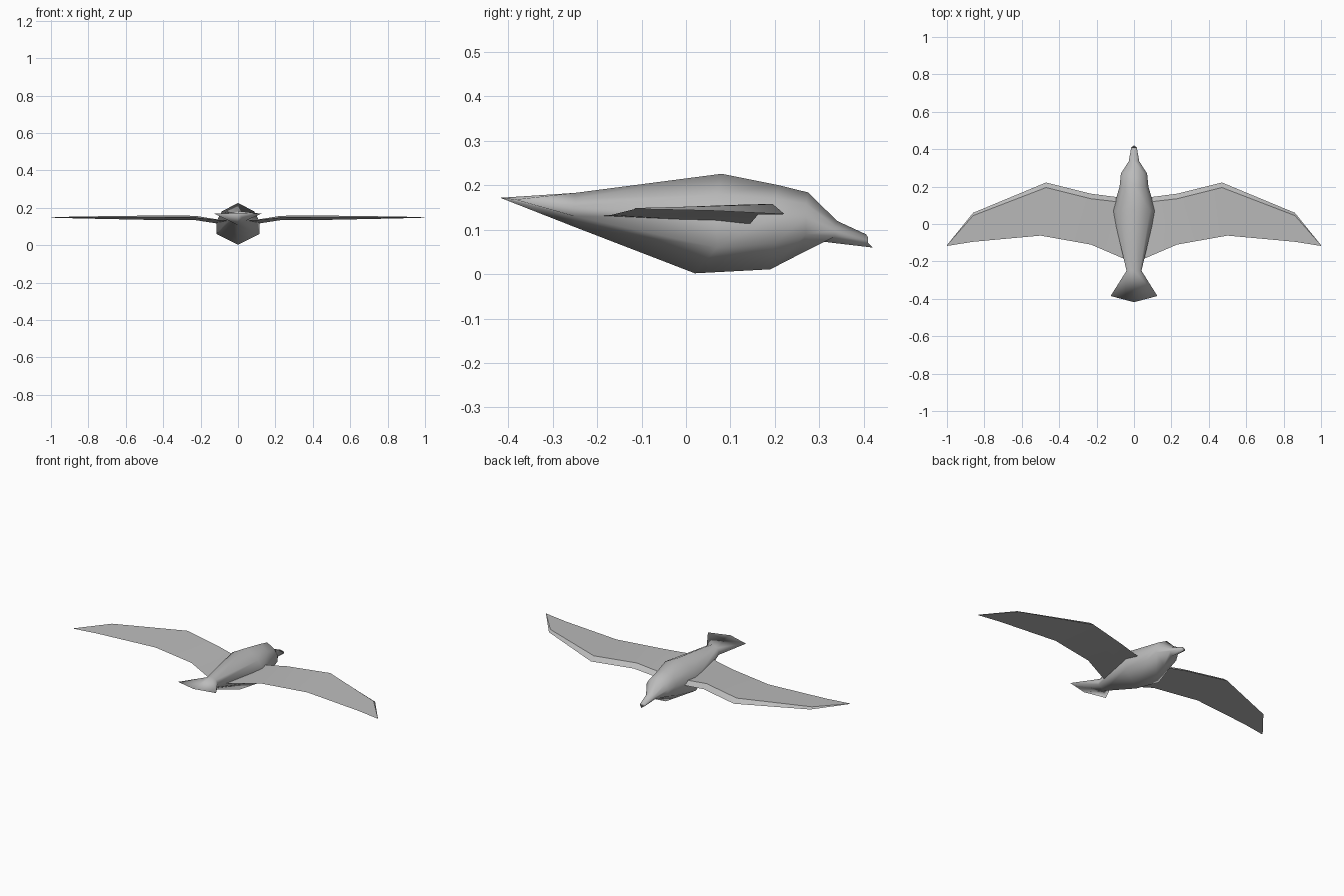
import bpy, bmesh, math

if "Cube" in bpy.data.objects:
    bpy.data.objects.remove(bpy.data.objects["Cube"])

grey = bpy.data.materials.new("feather_grey")
grey.diffuse_color = (0.5, 0.5, 0.5, 1)
grey.use_nodes = True
grey.node_tree.nodes["Principled BSDF"].inputs["Base Color"].default_value = grey.diffuse_color


def loft(name, rings, cap_end=True, sharp=180, mirror=False):
    """Skin a list of closed rings, merge touching points, shade smooth up to an angle."""
    bm = bmesh.new()
    loops = [[bm.verts.new(p) for p in r] for r in rings]
    n = len(loops[0])
    for a, b in zip(loops, loops[1:]):
        for i in range(n):
            j = (i + 1) % n
            bm.faces.new((a[i], a[j], b[j], b[i]))
    bm.faces.new(loops[0])
    if cap_end:
        bm.faces.new(loops[-1][::-1])
    bmesh.ops.remove_doubles(bm, verts=bm.verts, dist=0.0005)
    bmesh.ops.recalc_face_normals(bm, faces=bm.faces)
    for f in bm.faces:
        f.smooth = True
    for e in bm.edges:
        if len(e.link_faces) == 2 and e.calc_face_angle(0) > math.radians(sharp):
            e.smooth = False
    me = bpy.data.meshes.new(name)
    bm.to_mesh(me)
    bm.free()
    me.materials.append(grey)
    ob = bpy.data.objects.new(name, me)
    bpy.context.collection.objects.link(ob)
    if mirror:
        ob.modifiers.new("mirror", 'MIRROR')
    return ob


# Body stations from beak to tail:
# top (y, z), side (half width, y, upper z, lower z), bottom (y, z)
stations = [
    ((.405, .09), (.015, .41, .08, .07), (.42, .06)),
    ((.34, .12), (.028, .335, .105, .085), (.31, .073)),
    ((.275, .184), (.07, .27, .15, .09), (.25, .042)),
    ((.21, .2), (.077, .2, .16, .07), (.19, .011)),
    ((.08, .226), (.115, .07, .165, .06), (.02, .002)),
    ((-.25, .183), (.04, -.25, .165, .13), (-.25, .106)),
]
body = []
for (ty, tz), (w, y, zu, zl), (by, bz) in stations:
    shoulder = (.75 * w, y, tz + .75 * (zu - tz))
    flank = (w, y, zu - .35 * (zu - zl))
    half = [shoulder, flank, (w, y, zl)]
    body.append([(0, ty, tz), *half, (0, by, bz),
                 *[(-px, py, pz) for px, py, pz in reversed(half)]])
# Thin fanned tail edge: each side collapses to one corner
tail_mid, corner = (0, -.418, .172), (.125, -.385, .168)
body.append([tail_mid, *[corner] * 3, tail_mid,
             *[(-corner[0], *corner[1:])] * 3])
loft("body", body, cap_end=False)

# Wing sections from root to tip:
# x, leading edge (y, z), upper ridge (y, z), trailing edge (x, y, z)
sections = [
    (.04, (.145, .112), (.12, .134), (.02, -.2, .13)),
    (.10, (.145, .114), (.12, .136), (.09, -.17, .133)),
    (.23, (.162, .134), (.135, .157), (.23, -.11, .148)),
    (.47, (.222, .135), (.195, .158), (.50, -.062, .149)),
    (.86, (.06, .143), (.045, .153), (.86, -.095, .148)),
    (1.0, (-.113, .147), (-.114, .149), (.998, -.117, .148)),
]
loft("wings", [[(x, *le), (x, *ridge), te] for x, le, ridge, te in sections],
     sharp=25, mirror=True)
